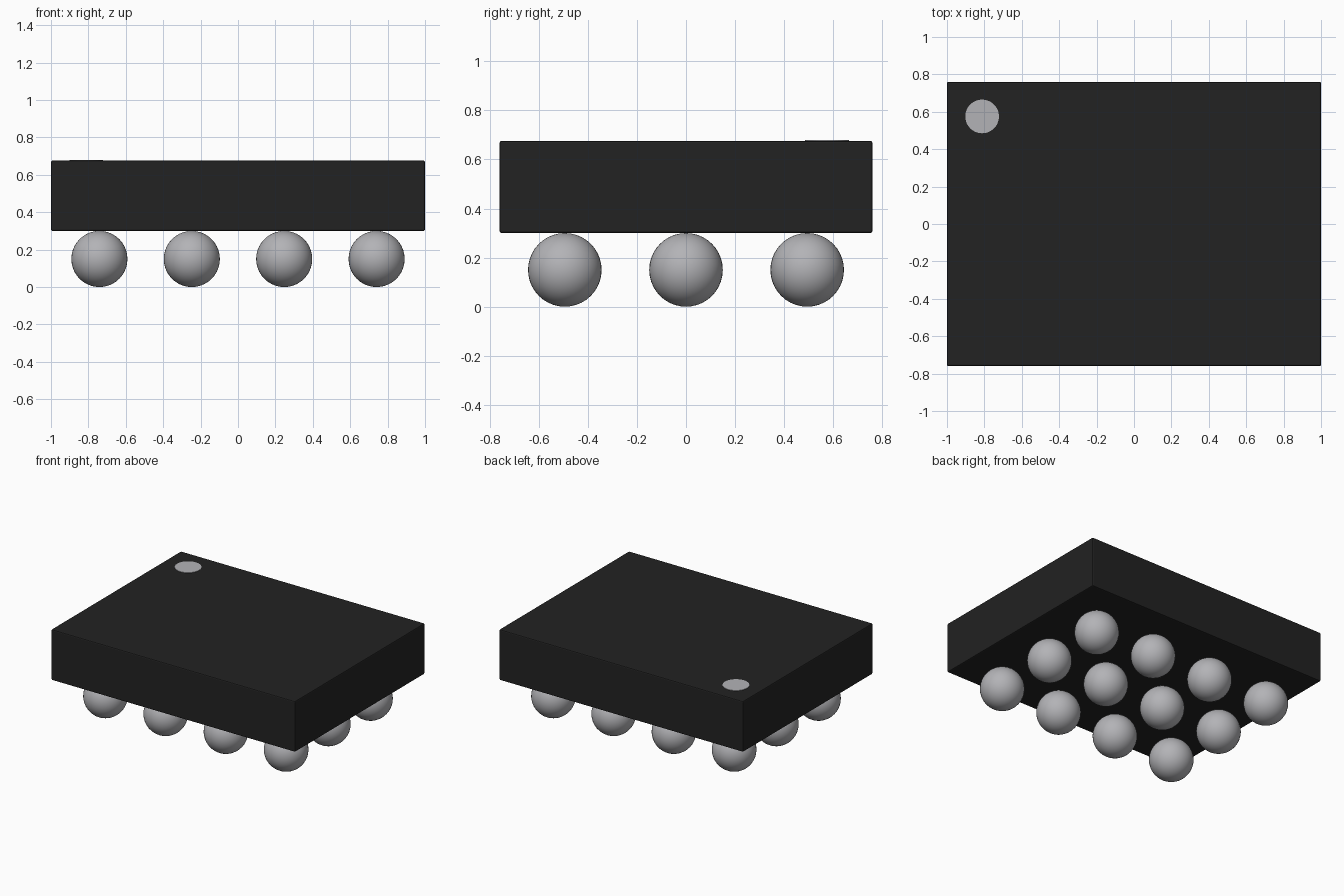
import bpy

if "Cube" in bpy.data.objects:
    bpy.data.objects.remove(bpy.data.objects["Cube"])


def material(name, rgb):
    m = bpy.data.materials.new(name)
    m.diffuse_color = (*rgb, 1)
    m.use_nodes = True
    m.node_tree.nodes["Principled BSDF"].inputs["Base Color"].default_value = m.diffuse_color
    return m


black = material("black_plastic", (0.016, 0.016, 0.016))
silver = material("solder_silver", (0.45, 0.45, 0.47))
mark = material("mark_grey", (0.45, 0.45, 0.47))


def finish(name, mat):
    ob = bpy.context.object
    ob.name = name
    ob.data.materials.append(mat)
    return ob


# Package body with slightly softened edges
bpy.ops.mesh.primitive_cube_add(size=1, location=(0, 0, 0.488))
body = finish("package_body", black)
body.scale = (2.0, 1.52, 0.376)
bpy.ops.object.transform_apply(location=False, rotation=False, scale=True)
bevel = body.modifiers.new("soft_edges", 'BEVEL')
bevel.width = 0.008
bevel.segments = 2

# Pin one marker, a thin disc on the top face
bpy.ops.mesh.primitive_cylinder_add(vertices=48, radius=0.09, depth=0.006,
                                    location=(-0.812, 0.575, 0.676))
finish("pin_one_mark", mark)

# Solder balls in a 4 x 3 grid
pitch, radius = 0.494, 0.15
for i in range(4):
    for j in range(3):
        bpy.ops.mesh.primitive_uv_sphere_add(
            segments=40, ring_count=20, radius=radius,
            location=((i - 1.5) * pitch, (j - 1) * pitch, radius))
        ball = finish(f"solder_ball_{i + 1}_{j + 1}", silver)
        bpy.ops.object.shade_smooth()
